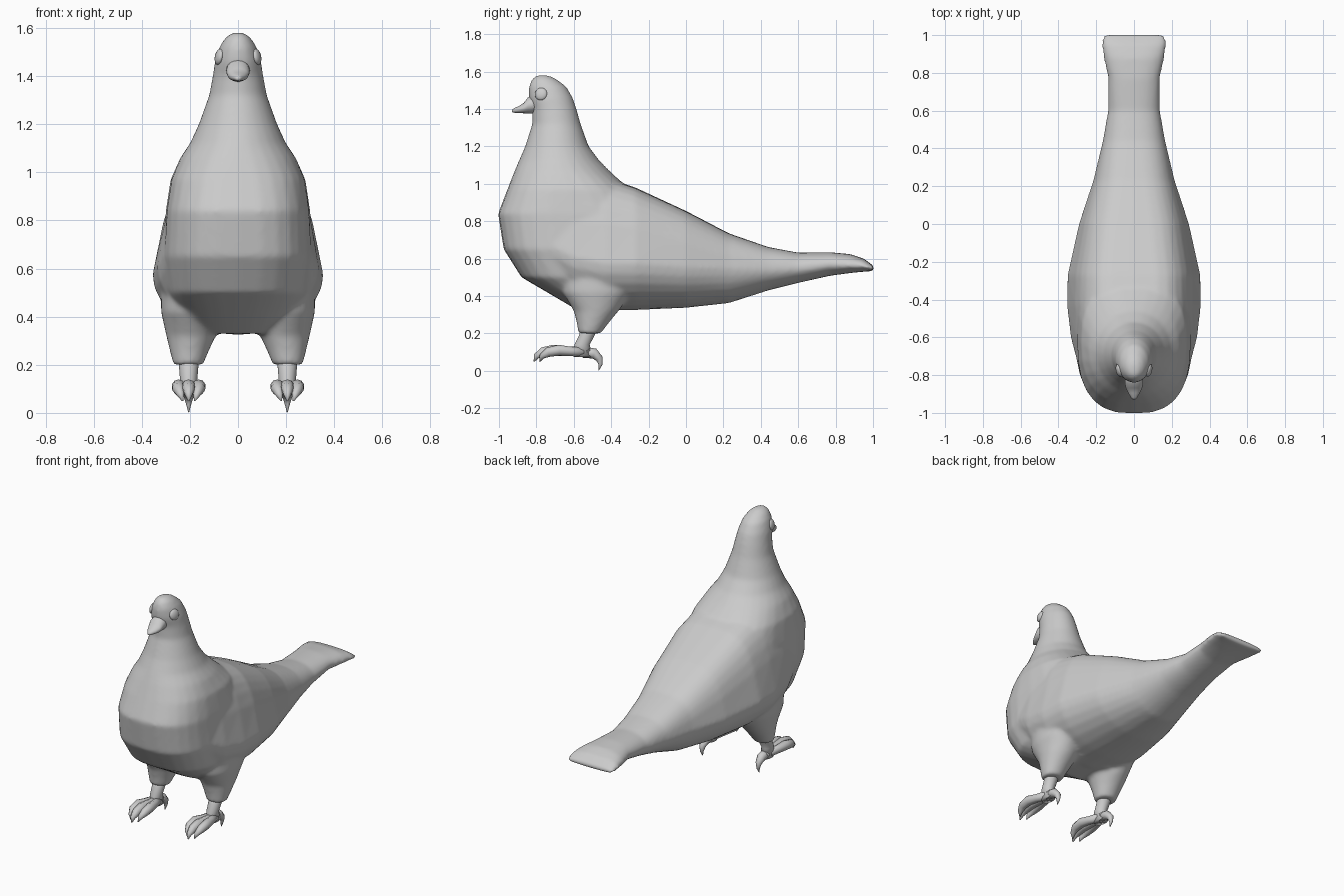
import bpy, bmesh
from math import cos, sin, pi
from mathutils import Vector

if "Cube" in bpy.data.objects:
    bpy.data.objects.remove(bpy.data.objects["Cube"])

SEG = 28


def power(v, n):
    return (abs(v) ** (2 / n)) * (1 if v >= 0 else -1)


def level_ring(z, y0, y1, w, n=2.0, cx=0.0):
    """Horizontal slice running from y0 to y1 with half width w."""
    out = []
    for i in range(SEG):
        a = 2 * pi * i / SEG
        out.append(Vector((cx + w * power(cos(a), n),
                           (y0 + y1) / 2 + (y1 - y0) / 2 * power(sin(a), n), z)))
    return out


def upright_ring(y, z0, z1, w, n=2.0, taper=0.0, f=0.5):
    """Vertical slice; n squares off the top, f is the height of the widest line."""
    zm = z0 + (z1 - z0) * f
    out = []
    for i in range(SEG):
        a = 2 * pi * i / SEG
        if sin(a) >= 0:
            s = power(sin(a), n)
            out.append(Vector((w * power(cos(a), n) * (1 - taper * s), y, zm + (z1 - zm) * s)))
        else:
            out.append(Vector((w * cos(a), y, zm + (zm - z0) * sin(a))))
    return out


def tube_rings(path, count=10):
    """Round rings along (x, y, z, radius) points."""
    pts = [Vector(p[:3]) for p in path]
    rings = []
    for i, p in enumerate(pts):
        d = (pts[min(i + 1, len(pts) - 1)] - pts[max(i - 1, 0)]).normalized()
        u = d.cross(Vector((1, 0, 0))).normalized()
        v = d.cross(u)
        rings.append([p + path[i][3] * (cos(2 * pi * k / count) * u + sin(2 * pi * k / count) * v)
                      for k in range(count)])
    return rings


def loft(bm, rings):
    loops = [[bm.verts.new(p) for p in r] for r in rings]
    n = len(loops[0])
    for a, b in zip(loops, loops[1:]):
        for i in range(n):
            bm.faces.new((a[i], a[(i + 1) % n], b[(i + 1) % n], b[i]))
    bm.faces.new(loops[0])
    bm.faces.new(loops[-1])


def finish(bm, name):
    bmesh.ops.recalc_face_normals(bm, faces=bm.faces)
    for face in bm.faces:
        face.smooth = True
    mesh = bpy.data.meshes.new(name)
    bm.to_mesh(mesh)
    bm.free()
    ob = bpy.data.objects.new(name, mesh)
    bpy.context.collection.objects.link(ob)
    return ob


# Body: breast with neck and head, winged back with tail, and two thighs
bm = bmesh.new()
breast = [(.33, -.59, -.36, .19, 2.2), (.43, -.76, -.2, .26, 2.4), (.5, -.88, -.2, .29, 2.6),
          (.65, -.975, -.2, .31, 2.7), (.84, -1.005, -.2, .3, 2.7), (.97, -.955, -.3, .28, 2.5),
          (1.06, -.92, -.40, .24, 2.2), (1.12, -.895, -.46, .2), (1.2, -.86, -.52, .163),
          (1.32, -.822, -.563, .12), (1.4, -.822, -.585, .105), (1.46, -.84, -.605, .096),
          (1.52, -.84, -.64, .078), (1.558, -.825, -.69, .054), (1.58, -.80, -.735, .025)]
loft(bm, [level_ring(*r) for r in breast])
back = [(-.88, .68, .98, .24, 3, .1, .4), (-.75, .47, 1.03, .295, 3.2, .15, .38),
        (-.6, .36, 1.05, .335, 3.6, .2, .36), (-.43, .325, 1.035, .355, 4, .24, .35),
        (-.27, .325, .98, .352, 4, .24, .38), (0, .337, .855, .292, 3.6, .2, .42),
        (.23, .362, .735, .216, 3, .15, .5), (.44, .43, .662, .166, 2.6, .1, .5),
        (.6, .47, .632, .138, 2.4, .1, .5), (.77, .508, .634, .137, 2.4, .1, .5),
        (.88, .523, .624, .162, 2.6, .08, .4), (.95, .53, .6, .172, 3, .05, .4),
        (1.005, .533, .56, .166, 3, 0, .4)]
loft(bm, [upright_ring(*r) for r in back])
thigh = [(.6, -.68, -.25, .12, .2), (.42, -.66, -.29, .115, .205), (.32, -.6, -.36, .103, .195),
         (.26, -.585, -.41, .082, .202), (.2, -.575, -.455, .062, .207)]
for side in (1, -1):
    loft(bm, [level_ring(z, y0, y1, w, 2, cx * side) for z, y0, y1, w, cx in thigh])
body = finish(bm, "body")
remesh = body.modifiers.new("merge", 'REMESH')
remesh.mode = 'VOXEL'
remesh.voxel_size = 0.012
remesh.use_smooth_shade = True
smooth = body.modifiers.new("soften", 'SMOOTH')
smooth.factor = 0.5
smooth.iterations = 8

# Beak with the swollen base
bm = bmesh.new()
beak = [(-.78, 1.375, 1.48, .05), (-.845, 1.376, 1.462, .048), (-.868, 1.377, 1.432, .043),
        (-.895, 1.378, 1.415, .031), (-.918, 1.38, 1.405, .017), (-.93, 1.383, 1.395, .006)]
loft(bm, [upright_ring(*r) for r in beak])
finish(bm, "beak")

# Legs, toes, claws and eyes on both sides
for side, word in ((1, "left"), (-1, "right")):
    cx = .205 * side
    bm = bmesh.new()
    shank = [(.24, -.56, -.47, .042), (.19, -.572, -.488, .04), (.14, -.597, -.515, .036),
             (.075, -.6, -.5, .034)]
    loft(bm, [level_ring(z, y0, y1, w, 2, cx) for z, y0, y1, w in shank])
    for dx, reach in ((-.042, .03), (0, 0), (.042, .03)):
        loft(bm, tube_rings([(cx, -.52, .1, .028), (cx + dx * .7, -.62, .104, .025),
                             (cx + dx, -.71 + reach, .11, .029),
                             (cx + dx, -.765 + reach, .1, .026),
                             (cx + dx * .8, -.8 + reach, .078, .016),
                             (cx + dx * .6, -.812 + reach, .05, .003)]))
    loft(bm, tube_rings([(cx, -.55, .1, .03), (cx, -.49, .092, .028), (cx, -.463, .065, .02),
                         (cx, -.457, .035, .011), (cx, -.467, .003, .002)]))
    finish(bm, word + "_foot")

    bm = bmesh.new()
    bmesh.ops.create_uvsphere(bm, u_segments=16, v_segments=10, radius=.034)
    eye = finish(bm, word + "_eye")
    eye.scale = (.5, 1, 1)
    eye.location = (.078 * side, -.775, 1.48)
    eye.rotation_euler = (0, -.2 * side, -.25 * side)
